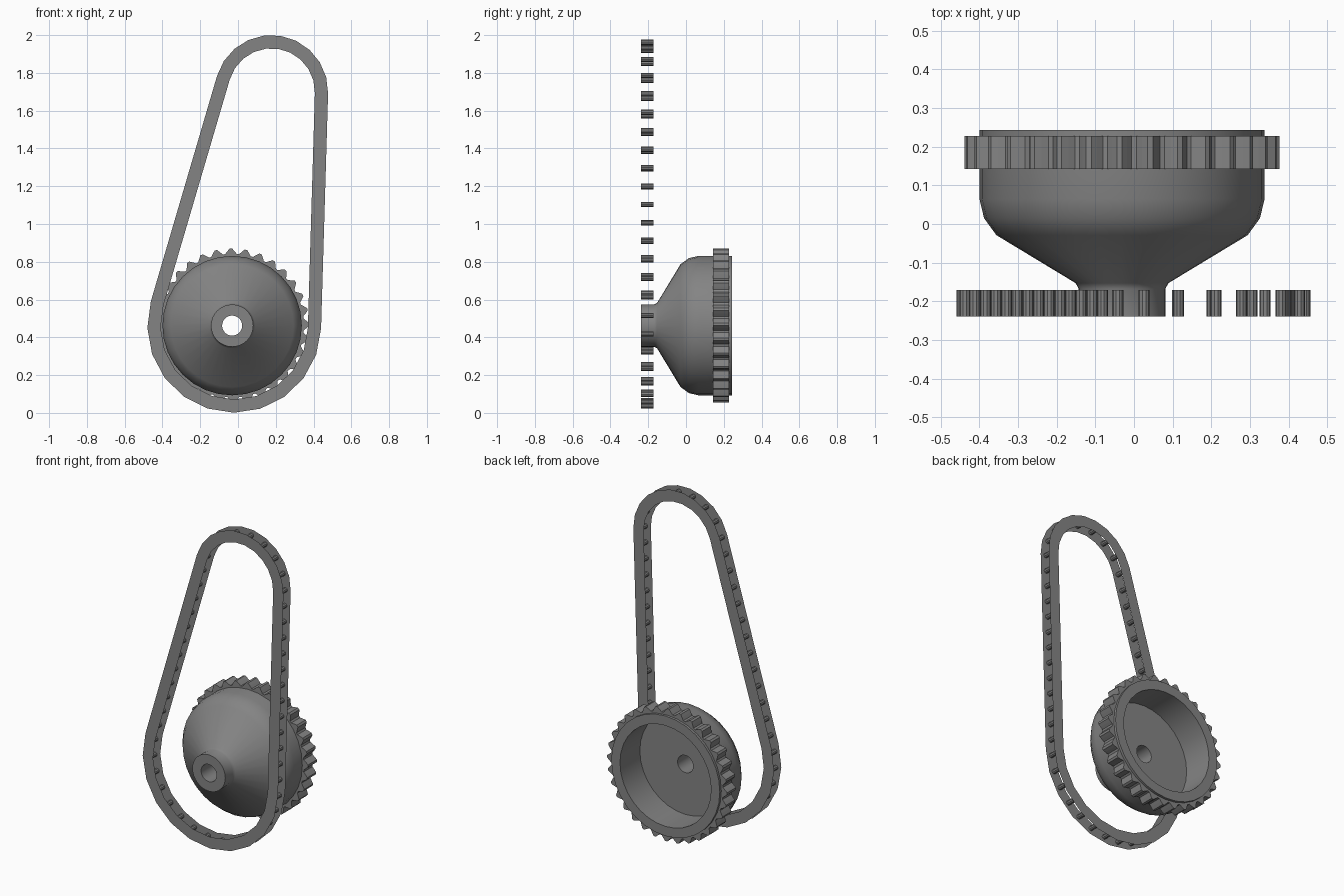
import bpy, bmesh, math
from mathutils import Vector

if "Cube" in bpy.data.objects:
    bpy.data.objects.remove(bpy.data.objects["Cube"])

grey = bpy.data.materials.new("steel_grey")
grey.diffuse_color = (0.23, 0.23, 0.23, 1)
grey.use_nodes = True
grey.node_tree.nodes["Principled BSDF"].inputs["Base Color"].default_value = grey.diffuse_color


def finish(name, bm, smooth=True):
    bmesh.ops.recalc_face_normals(bm, faces=bm.faces)
    mesh = bpy.data.meshes.new(name)
    bm.to_mesh(mesh)
    bm.free()
    obj = bpy.data.objects.new(name, mesh)
    bpy.context.collection.objects.link(obj)
    mesh.materials.append(grey)
    if smooth:
        bpy.ops.object.select_all(action='DESELECT')
        obj.select_set(True)
        bpy.context.view_layer.objects.active = obj
        bpy.ops.object.shade_smooth_by_angle(angle=math.radians(32))
    return obj


def bridge(bm, rings):
    """Join a closed series of closed vertex rings with quads."""
    for a, b in zip(rings, rings[1:] + rings[:1]):
        n = len(a)
        for i in range(n):
            j = (i + 1) % n
            bm.faces.new((a[i], a[j], b[j], b[i]))


CX, CZ = -0.031, 0.462   # sprocket axis, parallel to y


def ring(bm, radii, y):
    n = len(radii)
    return [bm.verts.new((CX + r * math.cos(2 * math.pi * i / n), y,
                          CZ + r * math.sin(2 * math.pi * i / n)))
            for i, r in enumerate(radii)]


# Bell-shaped hub: hollow at the back, bored through along the axis
profile = [(0.053, -0.239), (0.112, -0.239), (0.112, -0.168), (0.12, -0.153),
           (0.325, -0.029), (0.357, 0.015), (0.369, 0.065), (0.369, 0.243),
           (0.31, 0.243), (0.31, 0.05), (0.053, 0.05)]
bm = bmesh.new()
bridge(bm, [ring(bm, [r] * 32, y) for r, y in profile])
finish("sprocket_hub", bm)

# Toothed ring around the hub
TEETH = 32
outer = [0.408, 0.408, 0.394, 0.38, 0.38, 0.394] * TEETH
inner = [0.35] * len(outer)
bm = bmesh.new()
bridge(bm, [ring(bm, outer, 0.142), ring(bm, outer, 0.228),
            ring(bm, inner, 0.228), ring(bm, inner, 0.142)])
finish("sprocket_teeth", bm, False)

# Chain path: two circles in the xz plane joined by outer tangents
LOW, TOP = Vector((-0.02, 0.461)), Vector((0.177, 1.70))
R_LOW, R_TOP, HALF = 0.425, 0.265, 0.035
axis = TOP - LOW
tilt = math.atan2(axis.y, axis.x)
spread = math.acos((R_LOW - R_TOP) / axis.length)
a_right, a_left = tilt - spread, tilt + spread


def on_circle(c, r, a):
    return c + r * Vector((math.cos(a), math.sin(a)))


def loop(offset, n_top=10, n_low=11):
    top = [on_circle(TOP, R_TOP + offset, a_right + 2 * spread * i / n_top)
           for i in range(n_top + 1)]
    sweep = 2 * math.pi - 2 * spread
    low = [on_circle(LOW, R_LOW + offset, a_left + sweep * i / n_low)
           for i in range(n_low + 1)]
    return top + low


# Front and back chain side plates, thin sheets
for name, y in (("chain_front_plate", -0.24), ("chain_back_plate", -0.17)):
    bm = bmesh.new()
    a, b = [[bm.verts.new((p.x, y, p.y)) for p in loop(o)] for o in (HALF, -HALF)]
    for i in range(len(a)):
        j = (i + 1) % len(a)
        bm.faces.new((a[i], a[j], b[j], b[i]))
    # both sheets face away from the rollers
    obj = finish(name, bm, False)
    if (obj.data.polygons[0].normal.y > 0) != (y > -0.2):
        obj.data.flip_normals()

# Rollers evenly spaced along the path
path = loop(0, 60, 60)
path.append(path[0])
lengths = [(q - p).length for p, q in zip(path, path[1:])]
total = sum(lengths)
COUNT, R = 48, 0.0143
step = total / COUNT
start = on_circle(TOP, R_TOP, a_right).y - 1.2   # one roller level with z = 1.2
bm = bmesh.new()
for k in range(COUNT):
    d = (k * step - start) % total
    i = 0
    while d > lengths[i]:
        d -= lengths[i]
        i += 1
    c = path[i].lerp(path[i + 1], d / lengths[i])
    ends = [[bm.verts.new((c.x + R * math.cos(t * math.pi / 5), y,
                           c.y + R * math.sin(t * math.pi / 5)))
             for t in range(10)] for y in (-0.239, -0.171)]
    for t in range(10):
        u = (t + 1) % 10
        bm.faces.new((ends[0][t], ends[0][u], ends[1][u], ends[1][t]))
    bm.faces.new(ends[0])
    bm.faces.new(ends[1])
finish("chain_rollers", bm, False)
